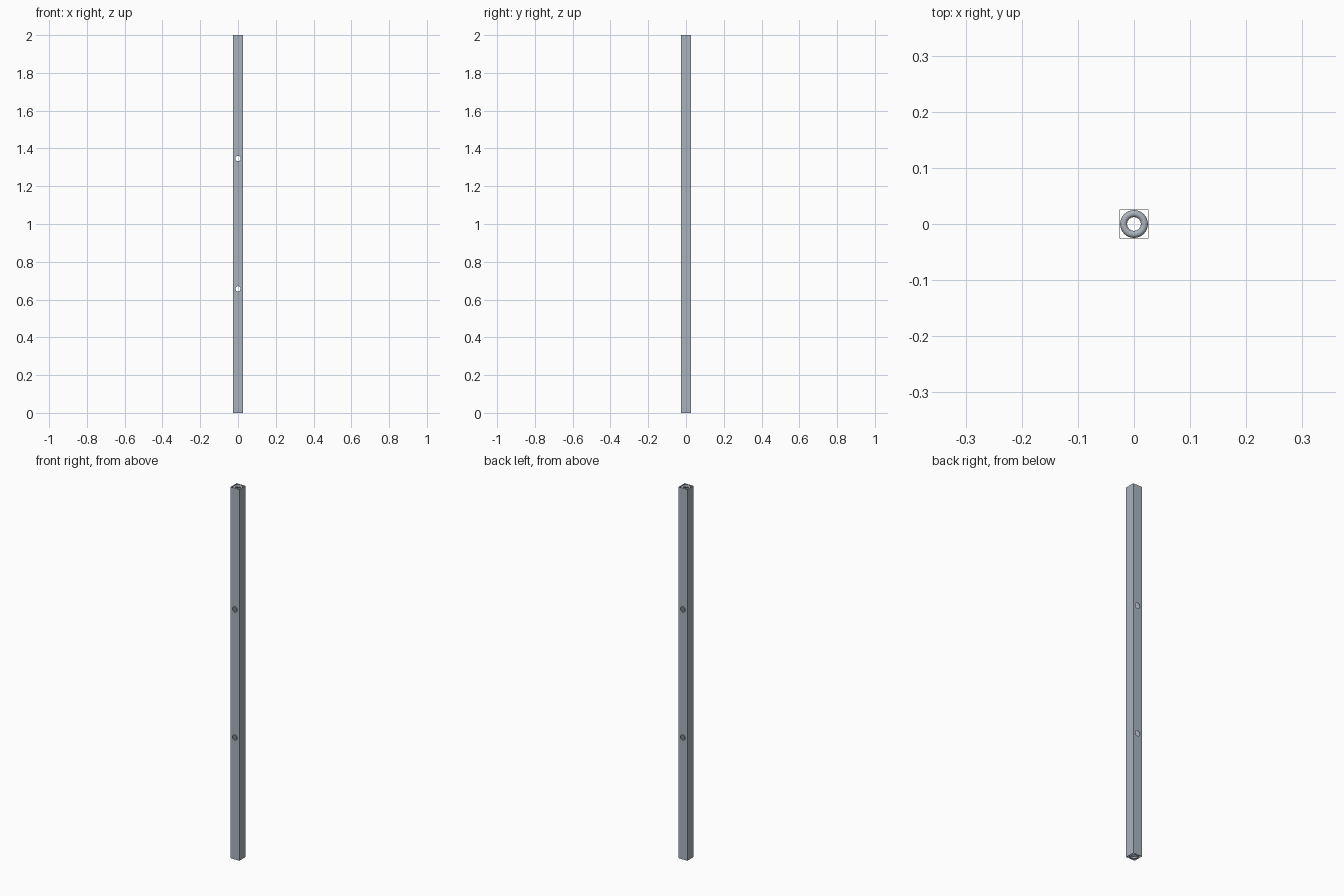
import bpy, bmesh, math

if "Cube" in bpy.data.objects:
    bpy.data.objects.remove(bpy.data.objects["Cube"])

H = 2.0        # post height
W = 0.026      # half width
T = 0.001      # wall thickness
HOLE_R = 0.014
HOLES = (0.657, 1.347)


def material(name, color):
    mat = bpy.data.materials.new(name)
    mat.diffuse_color = color
    mat.use_nodes = True
    mat.node_tree.nodes["Principled BSDF"].inputs["Base Color"].default_value = mat.diffuse_color
    return mat


def add_object(name, bm):
    bmesh.ops.recalc_face_normals(bm, faces=bm.faces)
    mesh = bpy.data.meshes.new(name)
    bm.to_mesh(mesh)
    bm.free()
    obj = bpy.data.objects.new(name, mesh)
    bpy.context.collection.objects.link(obj)
    return obj


steel = material("blue_grey_steel", (0.40, 0.45, 0.50, 1))

# Thin-walled square tube: outer and inner loops swept around a closed section
bm = bmesh.new()
section = [(W, 0), (W, H), (W - T, H), (W - T, 0)]
corners = [(-1, -1), (1, -1), (1, 1), (-1, 1)]
loops = [[bm.verts.new((sx * r, sy * r, z)) for sx, sy in corners] for r, z in section]
for a, b in zip(loops, loops[1:] + loops[:1]):
    for i in range(4):
        j = (i + 1) % 4
        bm.faces.new((a[i], a[j], b[j], b[i]))
post = add_object("square_tube", bm)
post.data.materials.append(steel)

# Cross holes through front and back walls
for n, z in enumerate(HOLES):
    bpy.ops.mesh.primitive_cylinder_add(vertices=32, radius=HOLE_R, depth=0.2,
                                        location=(0, 0, z), rotation=(math.pi / 2, 0, 0))
    cutter = bpy.context.object
    cutter.name = f"hole_cutter_{n + 1}"
    cutter.data.materials.append(steel)
    cutter.hide_render = True
    cutter.hide_set(True)
    cut = post.modifiers.new(cutter.name, 'BOOLEAN')
    cut.operation = 'DIFFERENCE'
    cut.solver = 'EXACT'
    cut.object = cutter

# Round ring seated inside each open end
for name, z in (("bottom_ring", 0.0065), ("top_ring", H - 0.0065)):
    bpy.ops.mesh.primitive_torus_add(location=(0, 0, z), major_radius=0.0185,
                                     minor_radius=0.0063, major_segments=32,
                                     minor_segments=12)
    ring = bpy.context.object
    ring.name = name
    ring.data.materials.append(steel)
    bpy.ops.object.shade_smooth_by_angle(angle=math.radians(40))
